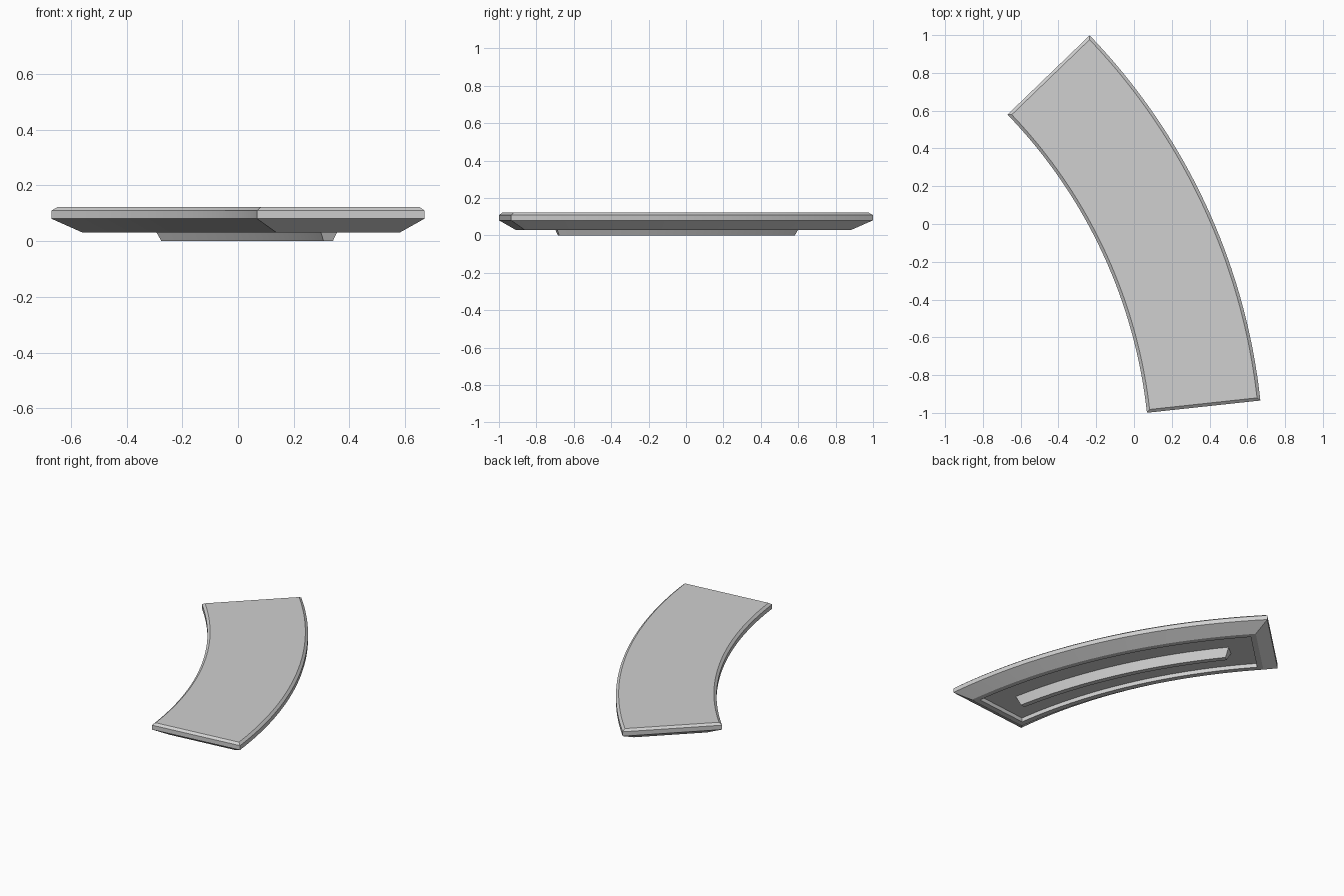
import bpy
import bmesh
import math

cube = bpy.data.objects.get("Cube")
if cube:
    bpy.data.objects.remove(cube, do_unlink=True)

CX, CY = -2.606, -1.288        # centre of the arc
INNER, OUTER = 2.69, 3.294     # radii of the slab
MID_ANGLE = 25.06              # direction of the middle of the arc
STEPS = 48

grey = bpy.data.materials.new("light_grey")
grey.use_nodes = True
colour = (0.63, 0.63, 0.63, 1)
grey.diffuse_color = colour
grey.node_tree.nodes["Principled BSDF"].inputs["Base Color"].default_value = colour


def arc_points(radius, half_angle, inset, z):
    """Points along one arc, with the ends moved in by a constant distance."""
    half = math.radians(half_angle) - math.asin(inset / radius)
    mid = math.radians(MID_ANGLE)
    points = []
    for i in range(STEPS + 1):
        a = mid - half + 2 * half * i / STEPS
        points.append((CX + radius * math.cos(a), CY + radius * math.sin(a), z))
    return points


def curved_solid(name, inner, outer, half_angle, levels):
    """Stack inset arc outlines from top to bottom and cap both ends."""
    bm = bmesh.new()
    loops = []
    for inset, z in levels:
        near = arc_points(inner + inset, half_angle, inset, z)
        far = arc_points(outer - inset, half_angle, inset, z)
        loops.append([bm.verts.new(p) for p in near + far[::-1]])
    count = len(loops[0])
    for upper, lower in zip(loops, loops[1:]):
        for i in range(count):
            j = (i + 1) % count
            bm.faces.new((upper[i], upper[j], lower[j], lower[i]))
    for cap in (loops[0], loops[-1]):
        for i in range(STEPS):
            bm.faces.new((cap[i], cap[i + 1], cap[-2 - i], cap[-1 - i]))
    bmesh.ops.recalc_face_normals(bm, faces=bm.faces)
    mesh = bpy.data.meshes.new(name)
    bm.to_mesh(mesh)
    bm.free()
    mesh.materials.append(grey)
    obj = bpy.data.objects.new(name, mesh)
    bpy.context.collection.objects.link(obj)
    bpy.ops.object.select_all(action="DESELECT")
    obj.select_set(True)
    bpy.context.view_layer.objects.active = obj
    bpy.ops.object.shade_smooth_by_angle(angle=math.radians(15))
    return obj


# Slab: bevelled top, short side wall, sloped underside, recessed bottom
curved_solid("curved_slab", INNER, OUTER, 18.9, [
    (0.016, 0.122), (0, 0.109), (0, 0.08),
    (0.08, 0.03), (0.115, 0.03), (0.115, 0.057)])

# Tapered rib along the middle of the recess
middle = (INNER + OUTER) / 2
curved_solid("bottom_rib", middle - 0.04, middle + 0.04, 13.8, [
    (0, 0.057), (0.023, 0)])
